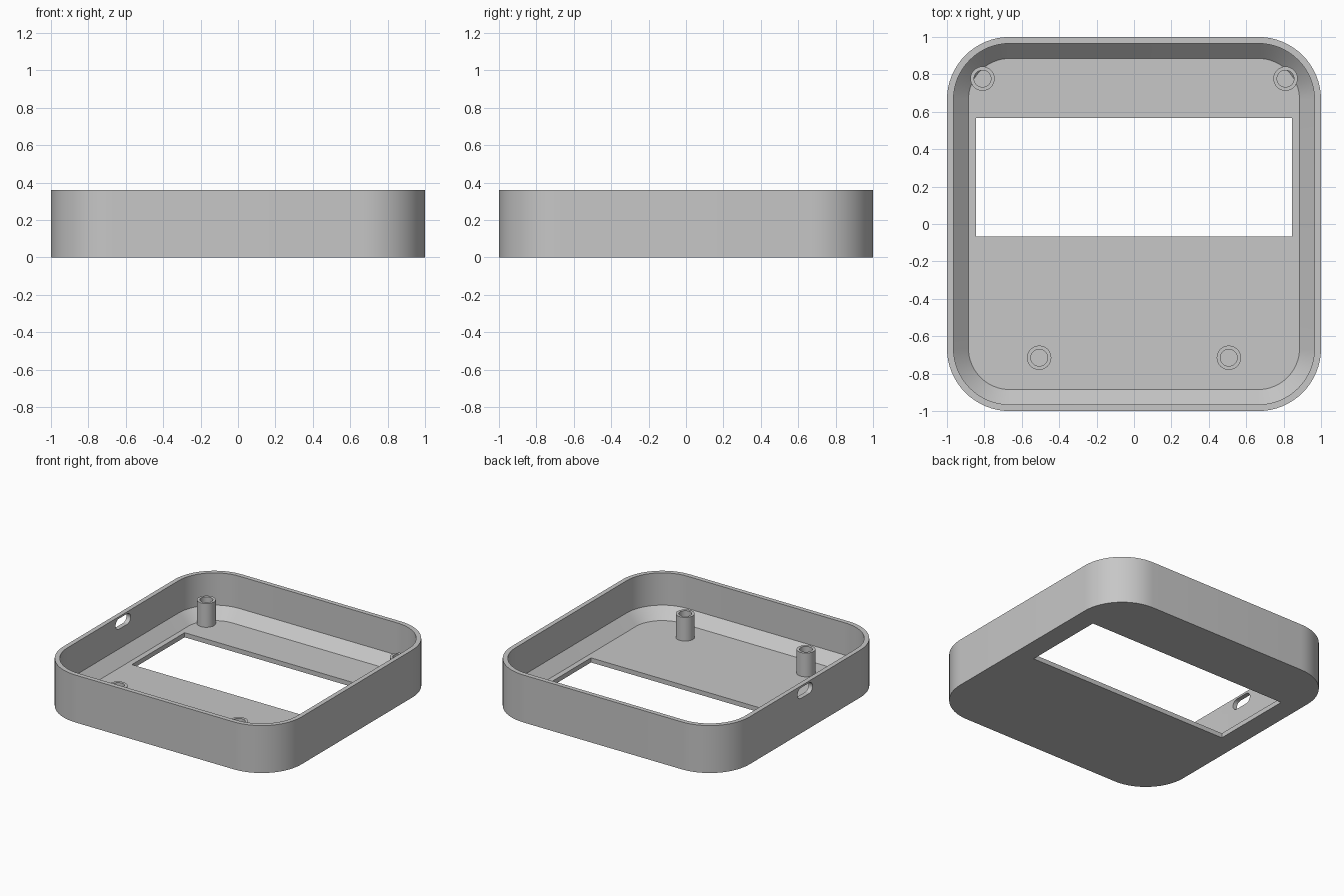
import bpy
import bmesh
from math import pi, cos, sin, radians

HEIGHT, FLOOR = 0.36, 0.035

cube = bpy.data.objects.get("Cube")
if cube:
    bpy.data.objects.remove(cube, do_unlink=True)

grey = bpy.data.materials.new("plain_grey")
grey.use_nodes = True
grey.diffuse_color = (0.57, 0.57, 0.57, 1)
grey.node_tree.nodes["Principled BSDF"].inputs["Base Color"].default_value = (0.57, 0.57, 0.57, 1)


def rounded(half_x, half_y, radius, steps):
    """Outline of a rounded rectangle, counter-clockwise."""
    points = []
    for corner, (sx, sy) in enumerate([(1, 1), (-1, 1), (-1, -1), (1, -1)]):
        for i in range(steps + 1):
            a = pi / 2 * (corner + i / steps)
            points.append((sx * (half_x - radius) + radius * cos(a),
                           sy * (half_y - radius) + radius * sin(a)))
    return points


def make_object(name, loops, caps=True, closed=False):
    """Skin a stack of equal-length loops of 3D points."""
    bm = bmesh.new()
    rings = [[bm.verts.new(p) for p in loop] for loop in loops]
    pairs = list(zip(rings, rings[1:]))
    if closed:
        pairs.append((rings[-1], rings[0]))
    for a, b in pairs:
        for i in range(len(a)):
            j = (i + 1) % len(a)
            bm.faces.new((a[i], a[j], b[j], b[i]))
    if caps:
        bm.faces.new(rings[0][::-1])
        bm.faces.new(rings[-1])
    bmesh.ops.remove_doubles(bm, verts=bm.verts, dist=1e-5)
    bmesh.ops.recalc_face_normals(bm, faces=bm.faces)
    mesh = bpy.data.meshes.new(name)
    bm.to_mesh(mesh)
    bm.free()
    mesh.materials.append(grey)
    obj = bpy.data.objects.new(name, mesh)
    bpy.context.collection.objects.link(obj)
    return obj


def activate(obj):
    bpy.ops.object.select_all(action='DESELECT')
    obj.select_set(True)
    bpy.context.view_layer.objects.active = obj


def smooth(obj):
    activate(obj)
    bpy.ops.object.shade_smooth_by_angle(angle=radians(30))


def cut(obj, cutter):
    mod = obj.modifiers.new("cut", 'BOOLEAN')
    mod.operation = 'DIFFERENCE'
    mod.solver = 'EXACT'
    mod.object = cutter
    activate(obj)
    bpy.ops.object.modifier_apply(modifier=mod.name)
    bpy.data.objects.remove(cutter, do_unlink=True)


# Tray: outer wall, thin rim, inner wall, sloped skirting, floor
profile = [(0, 0), (0, HEIGHT), (0.035, HEIGHT), (0.035, 0.115), (0.115, FLOOR)]
tray = make_object("tray", [
    [(x, y, z) for x, y in rounded(1 - inset, 1 - inset, 0.335 - inset, 16)]
    for inset, z in profile])

# Display window through the floor
window = [(-0.845, -0.067), (0.845, -0.067), (0.845, 0.567), (-0.845, 0.567)]
cut(tray, make_object("window_cutter", [[(x, y, z) for x, y in window] for z in (-0.1, 0.1)]))

# Rounded cable slot through one side wall
slot = rounded(0.09, 0.04, 0.04, 8)
cut(tray, make_object("slot_cutter", [[(x, y, z + 0.305) for y, z in slot] for x in (-1.1, -0.9)]))
smooth(tray)

# Hollow screw posts, mirrored left and right
tube = [(0.065, FLOOR - 0.015), (0.065, 0.215), (0.045, 0.215), (0.045, FLOOR - 0.015)]
for row, px, py in (("back", 0.81, 0.777), ("front", 0.507, -0.715)):
    for side, s in (("left", 1), ("right", -1)):
        post = make_object(f"{row}_{side}_screw_post", [
            [(r * cos(2 * pi * i / 32), r * sin(2 * pi * i / 32), z) for i in range(32)]
            for r, z in tube], caps=False, closed=True)
        post.location = (s * px, py, 0)
        smooth(post)
